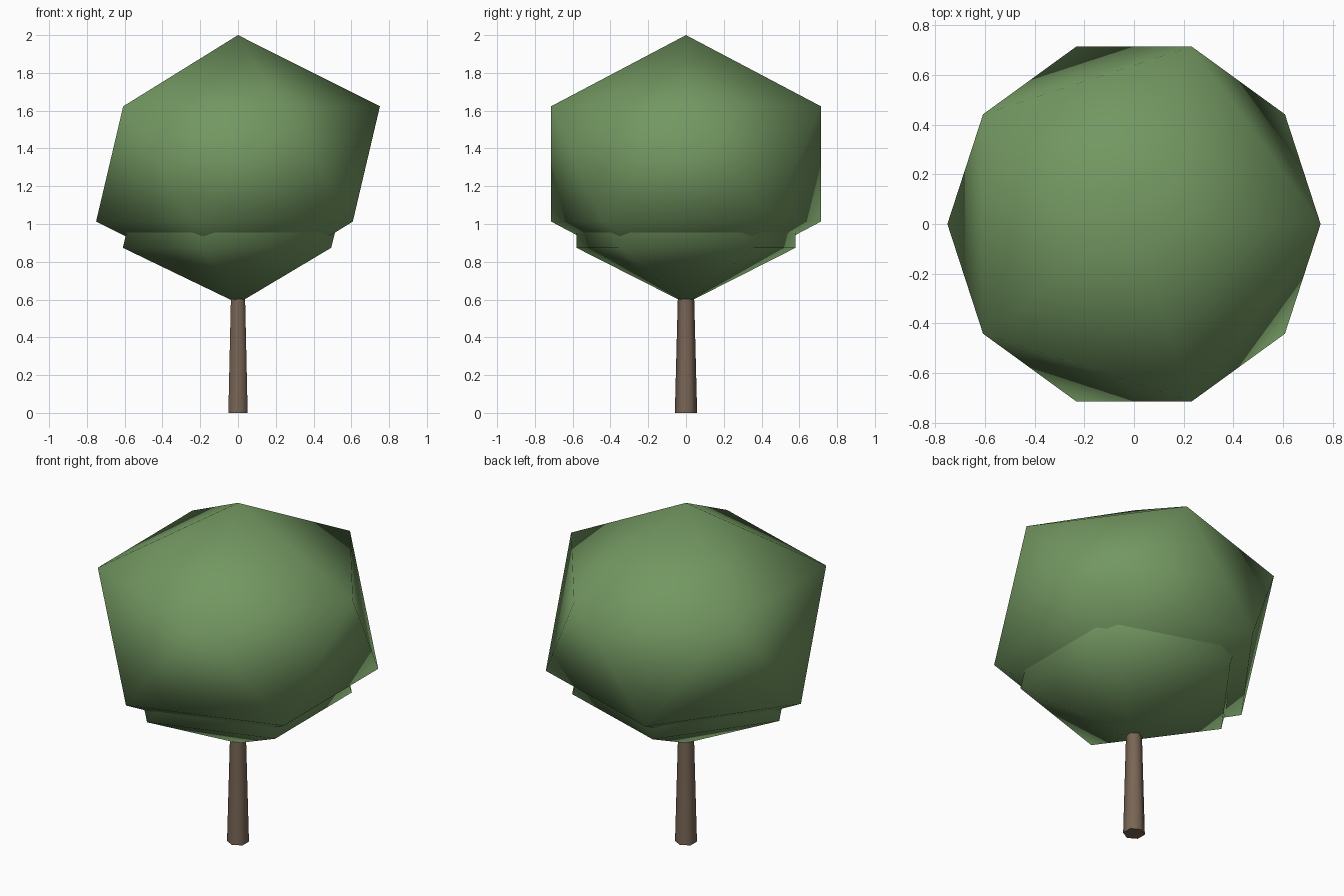
import bpy

if "Cube" in bpy.data.objects:
    bpy.data.objects.remove(bpy.data.objects["Cube"])


def material(name, rgb):
    m = bpy.data.materials.new(name)
    m.diffuse_color = (*rgb, 1)
    m.use_nodes = True
    m.node_tree.nodes["Principled BSDF"].inputs["Base Color"].default_value = m.diffuse_color
    return m


def finish(name, mat):
    ob = bpy.context.object
    ob.name = name
    ob.data.materials.append(mat)
    bpy.ops.object.shade_smooth()
    return ob


def leaf_clump(name, z, width, height, mat):
    # squashed 20-sided ball
    bpy.ops.mesh.primitive_ico_sphere_add(subdivisions=1, radius=1, location=(0, 0, z))
    ob = finish(name, mat)
    ob.scale = (width, width, height)
    return ob


leaf = material("leaf_green", (0.17, 0.31, 0.12))
bark = material("bark_brown", (0.19, 0.13, 0.09))

# Tapered six-sided trunk, running up into the foliage
bpy.ops.mesh.primitive_cone_add(vertices=6, radius1=0.059, radius2=0.041,
                                depth=0.7, location=(0, 0, 0.35))
finish("trunk", bark)
bpy.ops.object.shade_smooth_by_angle(angle=1.2)

# Two overlapping foliage clumps
leaf_clump("lower_foliage", 1.112, 0.682, 0.532, leaf)
leaf_clump("upper_foliage", 1.318, 0.84, 0.682, leaf)
